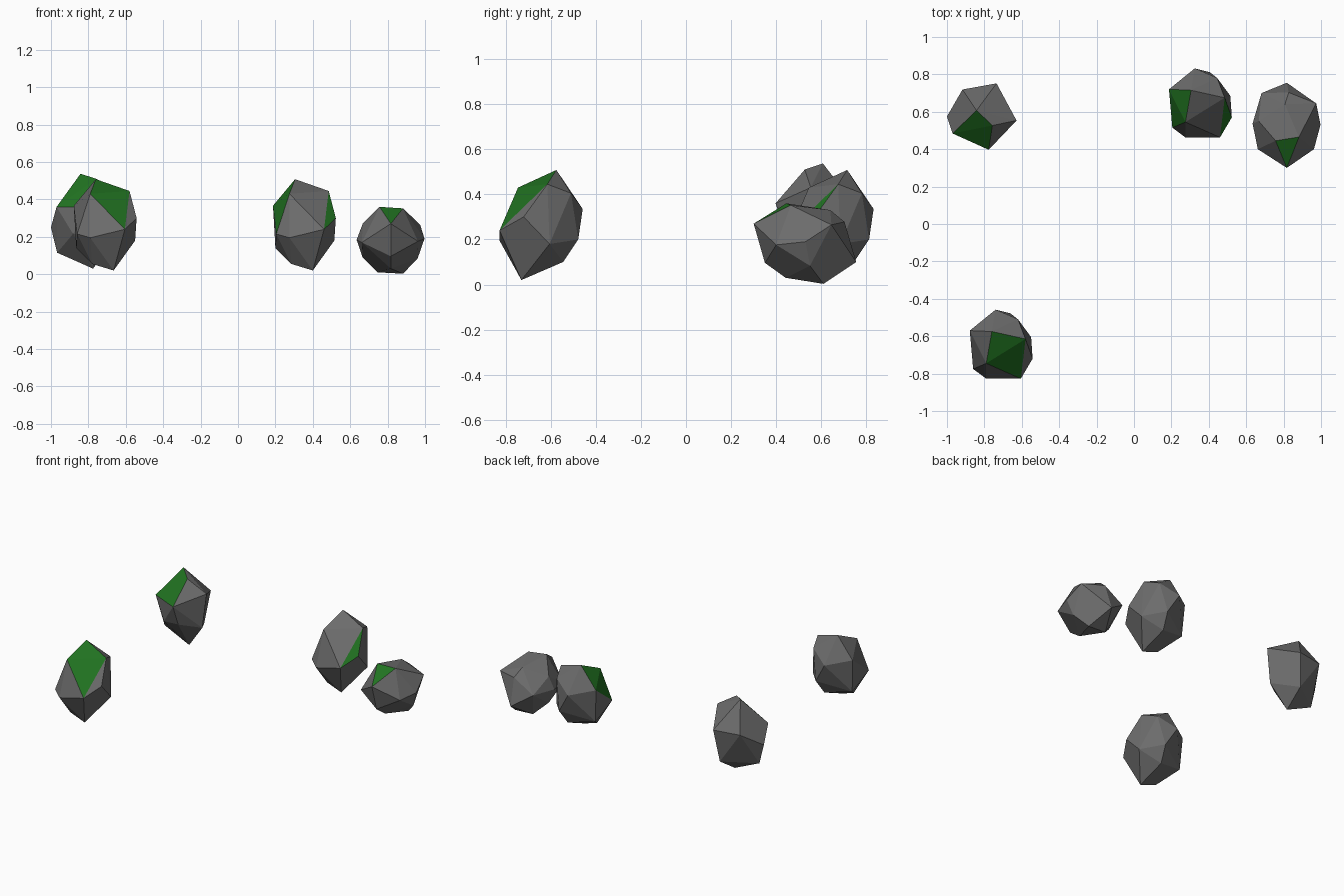
import bpy
import bmesh

if "Cube" in bpy.data.objects:
    bpy.data.objects.remove(bpy.data.objects["Cube"])

# Materials: dull stone and green moss
stone = bpy.data.materials.new("stone")
stone.diffuse_color = (0.15, 0.15, 0.15, 1)
stone.use_nodes = True
stone.node_tree.nodes["Principled BSDF"].inputs["Base Color"].default_value = stone.diffuse_color
moss = bpy.data.materials.new("moss")
moss.diffuse_color = (0.015, 0.17, 0.015, 1)
moss.use_nodes = True
moss.node_tree.nodes["Principled BSDF"].inputs["Base Color"].default_value = moss.diffuse_color


def rock(name, corners, location, mossy):
    """Faceted boulder: hull of its corner points, moss on the chosen facets."""
    bm = bmesh.new()
    verts = [bm.verts.new(c) for c in corners]
    patches = [{verts[i] for i in patch} for patch in mossy]
    bmesh.ops.convex_hull(bm, input=verts)
    for f in bm.faces:
        f.material_index = int(any(set(f.verts) <= p for p in patches))
    bmesh.ops.delete(bm, geom=[v for v in bm.verts if not v.link_faces], context='VERTS')
    # merge nearly flat neighbours into broad facets
    bmesh.ops.dissolve_limit(bm, angle_limit=0.1, verts=bm.verts[:],
                             edges=bm.edges[:], delimit={'MATERIAL'})
    bmesh.ops.recalc_face_normals(bm, faces=bm.faces[:])
    mesh = bpy.data.meshes.new(name)
    bm.to_mesh(mesh)
    bm.free()
    mesh.materials.append(stone)
    mesh.materials.append(moss)
    obj = bpy.data.objects.new(name, mesh)
    obj.location = location
    bpy.context.collection.objects.link(obj)
    return obj


# Round boulder, used twice with different moss
round_shape = [
    (-.05, .07, .508), (.13, .03, .445), (.105, -.182, .24), (-.08, -.10, .43),
    (.168, -.075, .30), (.16, .04, .18), (.09, .135, .405), (-.03, .187, .335),
    (-.168, .075, .366), (-.08, -.182, .195), (-.15, -.13, .215),
    (-.155, .06, .14), (.05, .167, .20), (.045, -.085, .02), (-.07, -.075, .055),
    (.03, .10, .10),
]
rock("front_boulder", round_shape, (-.71, -.645, 0), [(0, 1, 2, 3)])
rock("back_boulder", round_shape, (.355, .645, 0), [(0, 3, 8, 10), (1, 2, 4)])

# Tall pointed boulder
tall_shape = [
    (-.03, .03, .537), (.055, -.05, .51), (.035, -.18, .36), (-.158, -.093, .36),
    (-.188, -.002, .25), (-.105, .142, .35), (.077, .175, .35), (.184, -.024, .43),
    (-.07, -.13, .215), (-.155, 0, .115), (.037, -.005, .03), (.05, .14, .126),
    (.155, -.03, .19), (.04, -.13, .22),
]
rock("tall_boulder", tall_shape, (-.812, .577, 0), [(0, 1, 2, 3), (6, 7, 11)])

# Low boulder lying on its side
low_shape = [
    (0, -.23, .27), (-.06, -.085, .36), (.065, -.065, .352), (.18, 0, .19),
    (.145, -.13, .176), (.157, .115, .265), (.01, .173, .278), (-.01, .11, .33),
    (-.155, -.13, .17), (-.183, .007, .184), (-.135, .17, .19), (.055, .188, .167),
    (0, .225, .10), (.065, .08, .003), (-.07, .08, .01), (0, -.088, .03),
    (0, -.18, .096), (.143, .02, .083), (-.15, .02, .088), (-.15, .02, .27),
]
rock("low_boulder", low_shape, (.817, .53, 0), [(0, 1, 2)])
